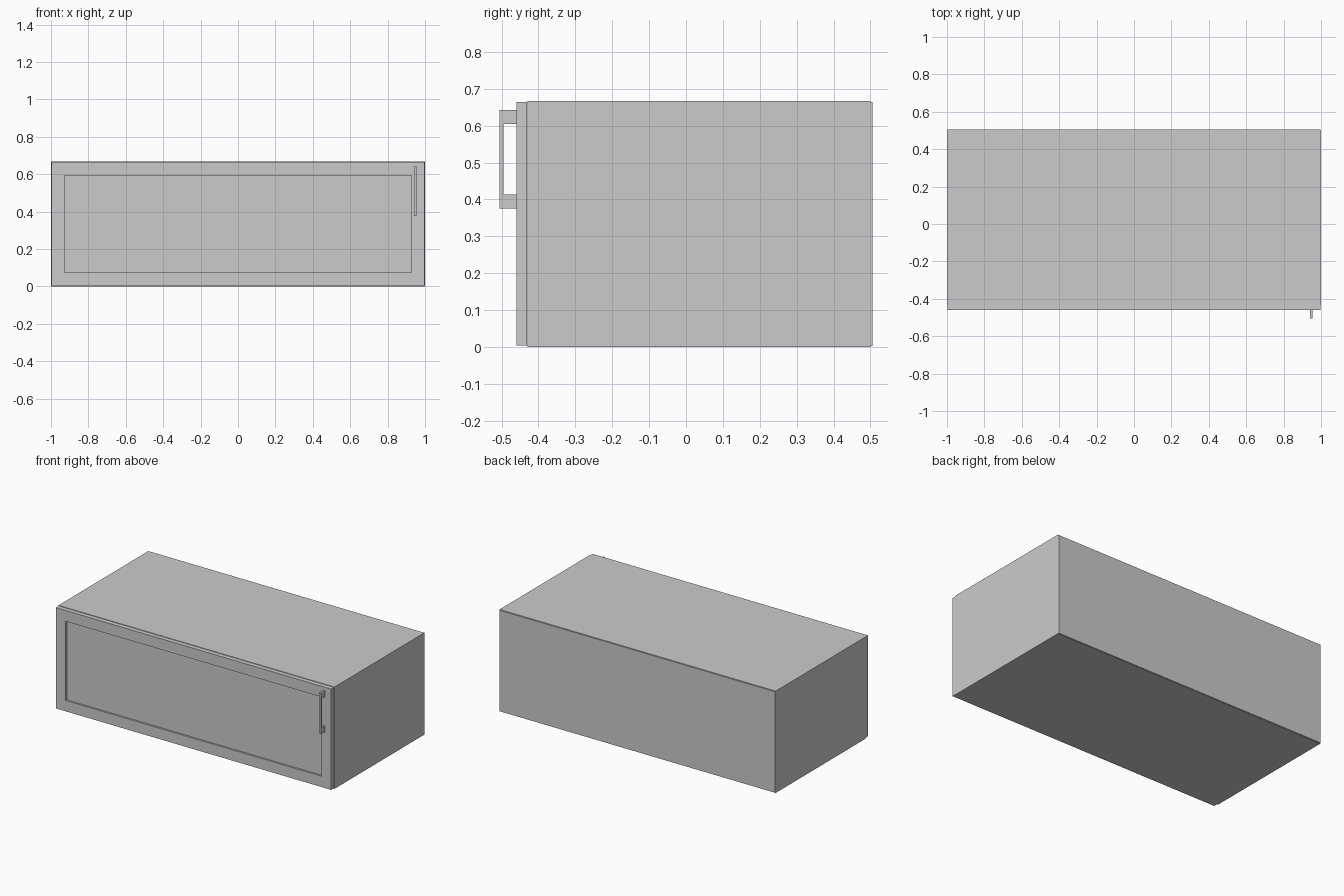
import bpy, bmesh
from mathutils import Vector

if "Cube" in bpy.data.objects:
    bpy.data.objects.remove(bpy.data.objects["Cube"])


def finish(name, bm):
    bmesh.ops.recalc_face_normals(bm, faces=bm.faces)
    mesh = bpy.data.meshes.new(name)
    bm.to_mesh(mesh)
    bm.free()
    obj = bpy.data.objects.new(name, mesh)
    bpy.context.collection.objects.link(obj)
    return obj


def box(name, lo, hi, border=0, recess=0):
    """Box between two corners; optionally sink the front (-y) face inside a border."""
    lo, hi = Vector(lo), Vector(hi)
    bm = bmesh.new()
    bmesh.ops.create_cube(bm, size=1)
    for v in bm.verts:
        v.co = (lo + hi) / 2 + v.co * (hi - lo)
    if border:
        bm.normal_update()
        front = min(bm.faces, key=lambda f: f.calc_center_median().y)
        bmesh.ops.inset_region(bm, faces=[front], thickness=border)
        walls = bmesh.ops.extrude_face_region(bm, geom=[front])
        verts = [g for g in walls["geom"] if isinstance(g, bmesh.types.BMVert)]
        bmesh.ops.translate(bm, verts=verts, vec=(0, recess, 0))
        if front.is_valid:
            bmesh.ops.delete(bm, geom=[front], context="FACES")
    return finish(name, bm)


# Hollow cabinet shell, open toward the door
box("carcass", (-1, -0.43, 0), (1, 0.50, 0.667), border=0.03, recess=0.92)

# Thin back board, slightly smaller than the shell
box("back_panel", (-0.997, 0.50, 0.003), (0.997, 0.505, 0.664))

# Framed door with a recessed centre panel
box("door", (-0.997, -0.46, 0.004), (0.997, -0.431, 0.664), border=0.10, recess=0.012)

# Flat bracket pull: side profile (y, z) extruded across its width
profile = [(-0.46, 0.375), (-0.505, 0.375), (-0.505, 0.642), (-0.46, 0.642),
           (-0.46, 0.604), (-0.495, 0.604), (-0.495, 0.413), (-0.46, 0.413)]
bm = bmesh.new()
face = bm.faces.new([bm.verts.new((0.94, y, z)) for y, z in profile])
side = bmesh.ops.extrude_face_region(bm, geom=[face])
bmesh.ops.translate(bm, vec=(0.014, 0, 0),
                    verts=[g for g in side["geom"] if isinstance(g, bmesh.types.BMVert)])
if not any(f.is_valid and all(abs(v.co.x - 0.94) < 1e-5 for v in f.verts) for f in bm.faces):
    bm.faces.new([v for v in bm.verts if abs(v.co.x - 0.94) < 1e-5])
finish("door_handle", bm)
